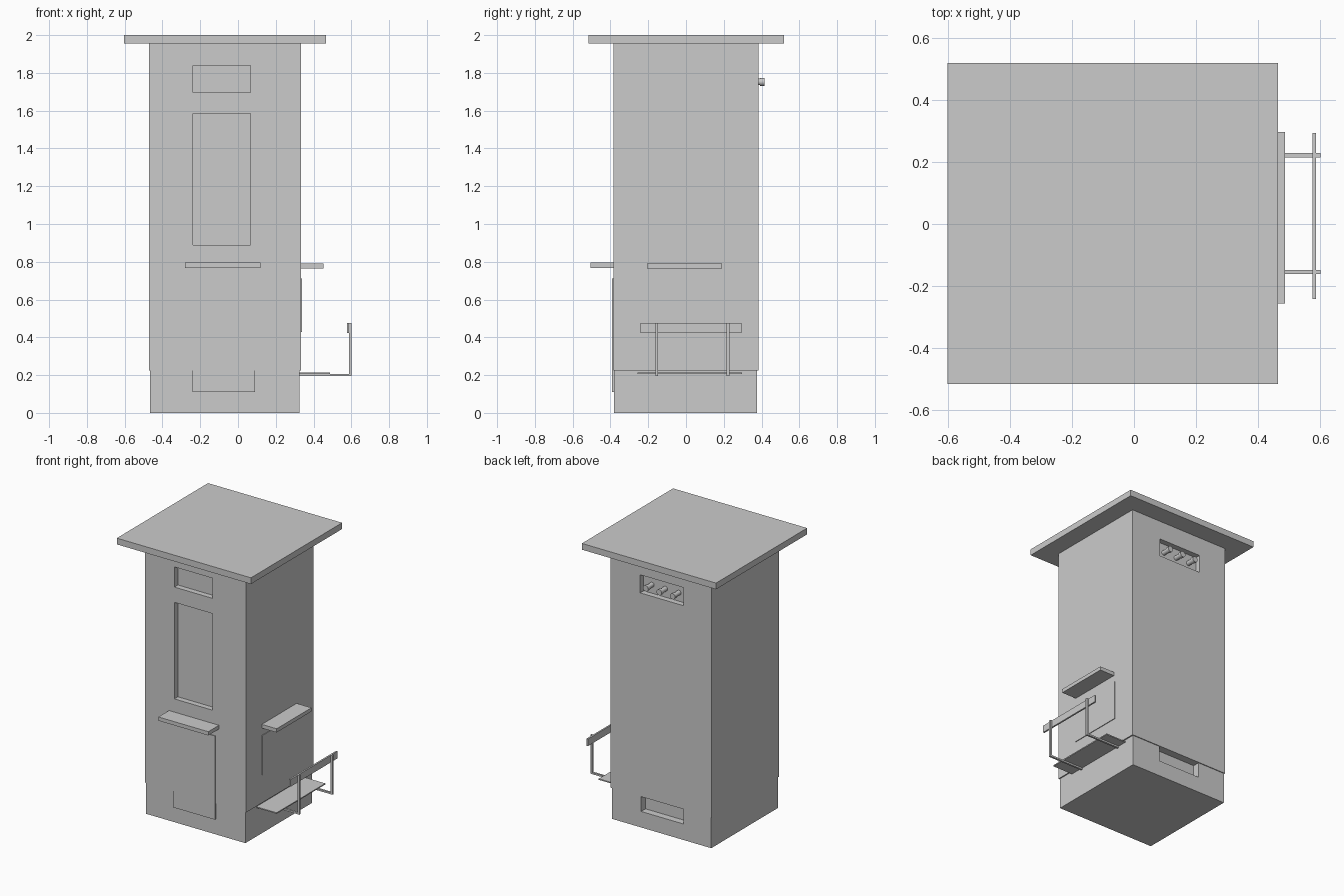
import bpy, math

if "Cube" in bpy.data.objects:
    bpy.data.objects.remove(bpy.data.objects["Cube"])


def box(name, x, y, z):
    """Axis-aligned box from (min, max) ranges."""
    bpy.ops.mesh.primitive_cube_add(size=1, location=[(r[0] + r[1]) / 2 for r in (x, y, z)])
    ob = bpy.context.object
    ob.name = name
    ob.scale = [r[1] - r[0] for r in (x, y, z)]
    bpy.ops.object.transform_apply(location=False, rotation=False, scale=True)
    return ob


def recess(target, x, y, z):
    """Cut a box-shaped pocket into the target."""
    cutter = box("cutter", x, y, z)
    cutter.hide_render = True
    mod = target.modifiers.new("recess", 'BOOLEAN')
    mod.operation = 'DIFFERENCE'
    mod.solver = 'EXACT'
    mod.object = cutter
    bpy.context.view_layer.objects.active = target
    bpy.ops.object.modifier_apply(modifier=mod.name)
    bpy.data.objects.remove(cutter, do_unlink=True)


def knob_part(name, x, y0, y1, r):
    bpy.ops.mesh.primitive_cylinder_add(vertices=24, radius=r, depth=y1 - y0,
                                        location=(x, (y0 + y1) / 2, 1.752),
                                        rotation=(math.pi / 2, 0, 0))
    bpy.context.object.name = name
    bpy.ops.object.shade_smooth_by_angle()


# Cabinet: roof, body and plinth
box("roof", (-0.603, 0.465), (-0.517, 0.52), (1.955, 2.0))
body = box("body", (-0.47, 0.334), (-0.385, 0.383), (0.225, 1.955))
base = box("base", (-0.465, 0.325), (-0.38, 0.377), (0, 0.225))

# Display window, sign pocket, rear control pocket, rear toe pocket
recess(body, (-0.237, 0.065), (-0.5, -0.345), (1.695, 1.84))
recess(body, (-0.237, 0.065), (-0.5, -0.345), (0.89, 1.585))
recess(body, (-0.25, 0.097), (0.343, 0.5), (1.69, 1.82))
recess(base, (-0.245, 0.093), (0.327, 0.5), (0.115, 0.3))

# Front door and shelf
box("front_door", (-0.242, 0.09), (-0.391, -0.37), (0.11, 0.712))
box("front_shelf", (-0.28, 0.118), (-0.506, -0.38), (0.768, 0.795))

# Side hatch and shelf
box("side_hatch", (0.32, 0.339), (-0.205, 0.203), (0.428, 0.712))
box("side_shelf", (0.33, 0.452), (-0.206, 0.19), (0.764, 0.791))

# Side tray with two bent arms and a guard rail
box("side_tray", (0.32, 0.487), (-0.256, 0.297), (0.207, 0.215))
for i, y in enumerate((-0.155, 0.222)):
    ys = (y - 0.007, y + 0.007)
    box(f"tray_arm_{i}", (0.32, 0.602), ys, (0.195, 0.207))
    box(f"tray_post_{i}", (0.588, 0.602), ys, (0.207, 0.475))
box("guard_rail", (0.576, 0.588), (-0.242, 0.294), (0.424, 0.475))

# Three rear knobs
for i in range(3):
    x = -0.077 + (i - 1) * 0.107
    knob_part(f"knob_stem_{i}", x, 0.34, 0.398, 0.017)
    knob_part(f"knob_cap_{i}", x, 0.392, 0.416, 0.021)
